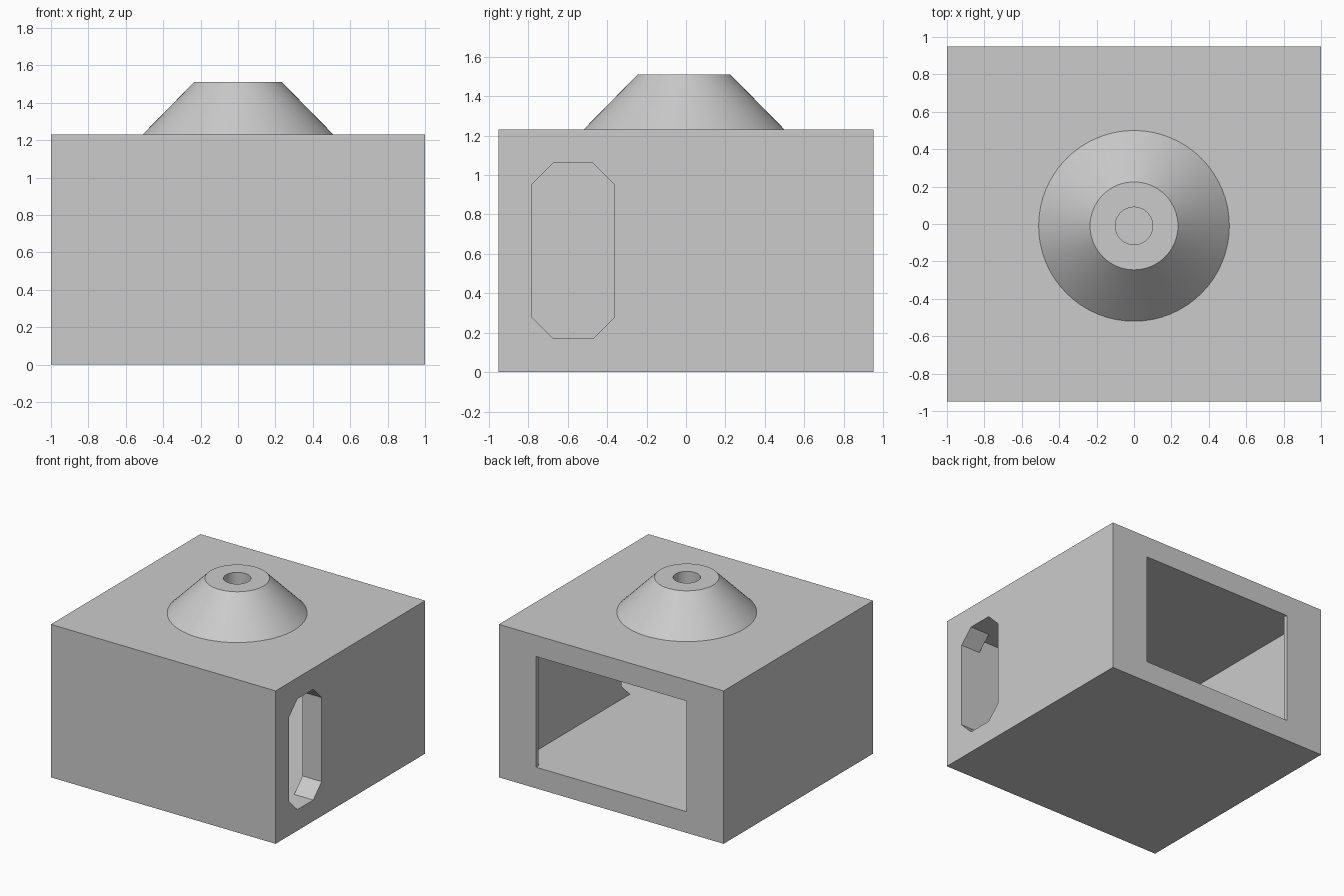
import bpy
import bmesh
from mathutils import Matrix

cube = bpy.data.objects.get("Cube")
if cube:
    bpy.data.objects.remove(cube, do_unlink=True)

WIDTH, DEPTH, HEIGHT, WALL = 2.0, 1.9, 1.23, 0.17
FLOOR, CEILING = WALL, HEIGHT - WALL
FRONT = -DEPTH / 2 + WALL
CONE_Y = -0.01

grey = bpy.data.materials.new("plain grey")
grey.use_nodes = True
grey.diffuse_color = (0.6, 0.6, 0.6, 1)
grey.node_tree.nodes["Principled BSDF"].inputs["Base Color"].default_value = grey.diffuse_color


def make_object(name, bm):
    bmesh.ops.recalc_face_normals(bm, faces=bm.faces)
    mesh = bpy.data.meshes.new(name)
    bm.to_mesh(mesh)
    bm.free()
    mesh.materials.append(grey)
    obj = bpy.data.objects.new(name, mesh)
    bpy.context.collection.objects.link(obj)
    return obj


def box(name, low, high):
    bm = bmesh.new()
    bmesh.ops.create_cube(bm, size=1)
    for v in bm.verts:
        v.co = [a + (b - a) * (c + 0.5) for a, b, c in zip(low, high, v.co)]
    return make_object(name, bm)


def frustum(name, r1, r2, z1, z2, segments=64):
    bm = bmesh.new()
    bmesh.ops.create_cone(bm, cap_ends=True, segments=segments,
                          radius1=r1, radius2=r2, depth=z2 - z1,
                          matrix=Matrix.Translation((0, CONE_Y, (z1 + z2) / 2)))
    return make_object(name, bm)


def slot_cutter(x1, x2, y1, y2, z1, z2, c):
    # Rectangle with chamfered corners, extruded along x
    outline = [(y1 + c, z1), (y2 - c, z1), (y2, z1 + c), (y2, z2 - c),
               (y2 - c, z2), (y1 + c, z2), (y1, z2 - c), (y1, z1 + c)]
    bm = bmesh.new()
    face = bm.faces.new([bm.verts.new((x1, y, z)) for y, z in outline])
    ext = bmesh.ops.extrude_face_region(bm, geom=[face])
    for item in ext["geom"]:
        if isinstance(item, bmesh.types.BMVert):
            item.co.x = x2
    return make_object("slot_cutter", bm)


def combine(target, tool, operation):
    mod = target.modifiers.new(operation.lower(), "BOOLEAN")
    mod.operation, mod.solver, mod.object = operation, "EXACT", tool
    bpy.context.view_layer.objects.active = target
    bpy.ops.object.modifier_apply(modifier=mod.name)
    bpy.data.objects.remove(tool, do_unlink=True)


# Outer block with the conical spout on top
housing = box("housing", (-WIDTH / 2, -DEPTH / 2, 0), (WIDTH / 2, DEPTH / 2, HEIGHT))
spout = frustum("spout", 0.51, 0.235, HEIGHT, 1.51)
combine(housing, spout, "UNION")

# Inner chamber, narrower rear opening and side slot
combine(housing, box("chamber_cutter", (-0.83, FRONT, FLOOR), (0.83, 0.92, CEILING)), "DIFFERENCE")
combine(housing, box("rear_opening_cutter", (-0.67, 0.5, FLOOR), (0.67, 1.1, CEILING)), "DIFFERENCE")
combine(housing, slot_cutter(0.6, 1.1, FRONT, -0.365, FLOOR, CEILING, 0.107), "DIFFERENCE")

# Bore running through the spout into the chamber
combine(housing, frustum("bore_cutter", 0.1, 0.1, 0.9, 1.7), "DIFFERENCE")

# Smooth curved walls, crisp edges
bpy.ops.object.select_all(action="DESELECT")
housing.select_set(True)
bpy.context.view_layer.objects.active = housing
bpy.ops.object.shade_smooth_by_angle(angle=0.5)
